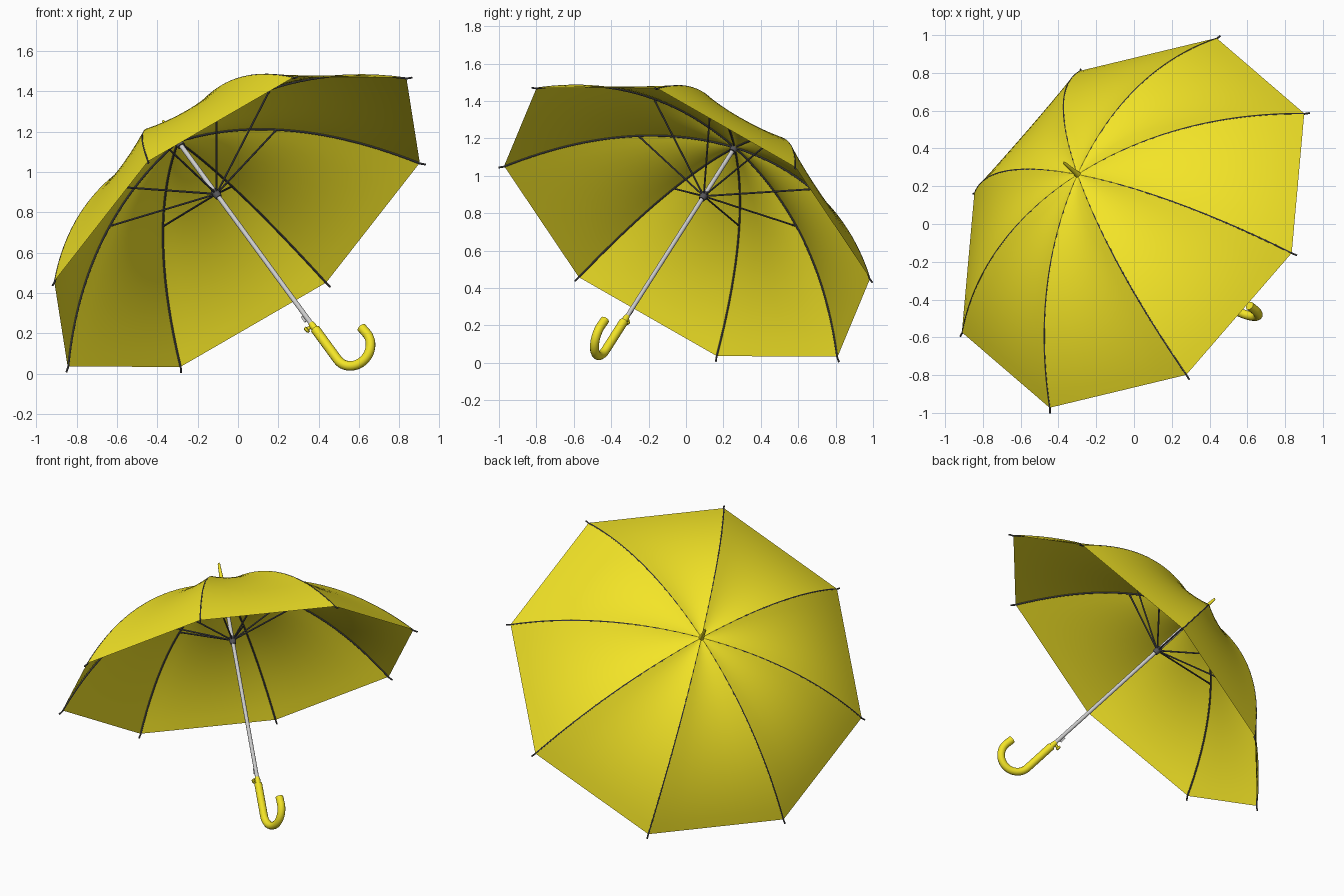
import bpy, bmesh, math
from mathutils import Vector, Matrix

if "Cube" in bpy.data.objects:
    bpy.data.objects.remove(bpy.data.objects["Cube"])

# Tilted frame: local Z is the shaft axis, origin is the centre of the canopy rim
Z = Vector((-0.525, 0.4575, 0.718)).normalized()
X = Vector((0.754, -0.143, 0.643))
X = (X - Z * X.dot(Z)).normalized()
Y = Z.cross(X)
FRAME = Matrix.Translation((-0.005, 0.006, 0.752)) @ Matrix((X, Y, Z)).transposed().to_4x4()
N, RIM = 8, 1.115


def material(name, color):
    m = bpy.data.materials.new(name)
    m.diffuse_color = color
    m.use_nodes = True
    m.node_tree.nodes["Principled BSDF"].inputs["Base Color"].default_value = m.diffuse_color
    return m


yellow = material("yellow", (0.9, 0.78, 0.02, 1))
dark = material("dark_metal", (0.09, 0.09, 0.1, 1))


def height(r):
    t = r / RIM
    return 0.56 - 0.475 * t ** 2 - 0.085 * t ** 4


def polar(r, a, z):
    return Vector((r * math.cos(a), r * math.sin(a), z))


def finish(ob, mat, angle=40):
    ob.matrix_world = FRAME
    if mat:
        ob.data.materials.append(mat)
    bpy.ops.object.select_all(action='DESELECT')
    ob.select_set(True)
    bpy.context.view_layer.objects.active = ob
    if ob.type == 'CURVE':
        bpy.ops.object.convert(target='MESH')
    bpy.ops.object.shade_smooth_by_angle(angle=math.radians(angle))


def tubes(name, paths, radius, mat, res=2):
    """One object holding a round tube along every path."""
    cu = bpy.data.curves.new(name, 'CURVE')
    cu.dimensions = '3D'
    cu.bevel_depth, cu.bevel_resolution, cu.use_fill_caps = radius, res, True
    for path in paths:
        sp = cu.splines.new('POLY')
        sp.points.add(len(path) - 1)
        for p, co in zip(sp.points, path):
            p.co = (*co, 1)
    ob = bpy.data.objects.new(name, cu)
    bpy.context.collection.objects.link(ob)
    finish(ob, mat)


def lathe(name, profile, mat, seg=20, offset=(0, 0, 0), rot=None):
    """Closed turned part from (radius, z) points."""
    bm = bmesh.new()
    rings = [[bm.verts.new(polar(r, 2 * math.pi * i / seg, z)) for i in range(seg)]
             for r, z in profile]
    for a, b in zip(rings, rings[1:]):
        for i in range(seg):
            j = (i + 1) % seg
            bm.faces.new((a[i], a[j], b[j], b[i]))
    bm.faces.new(rings[0][::-1])
    bm.faces.new(rings[-1])
    if rot:
        bm.transform(rot)
    bm.transform(Matrix.Translation(offset))
    make_object(name, bm, mat)


def make_object(name, bm, mat, angle=40):
    bmesh.ops.recalc_face_normals(bm, faces=bm.faces)
    me = bpy.data.meshes.new(name)
    bm.to_mesh(me)
    bm.free()
    ob = bpy.data.objects.new(name, me)
    bpy.context.collection.objects.link(ob)
    finish(ob, mat, angle)


angles = [2 * math.pi * k / N for k in range(N)]

# Canopy: eight taut panels, straight at the rim and slightly hollow between ribs
bm = bmesh.new()
ROWS, COLS = 24, 8
for a in angles:
    grid = []
    for i in range(ROWS + 1):
        t = max(i / ROWS, 0.006)
        r = RIM * t
        p, q = polar(r, a, height(r)), polar(r, a + 2 * math.pi / N, height(r))
        row = []
        for j in range(COLS + 1):
            u = j / COLS
            sag = 0.025 * math.sin(math.pi * min(t, 1)) * 4 * u * (1 - u)
            row.append(bm.verts.new(p.lerp(q, u) - Vector((0, 0, sag))))
        grid.append(row)
    for i in range(ROWS):
        for j in range(COLS):
            bm.faces.new((grid[i][j], grid[i + 1][j], grid[i + 1][j + 1], grid[i][j + 1]))
bmesh.ops.remove_doubles(bm, verts=bm.verts, dist=0.0005)
make_object("canopy", bm, yellow, 25)

# Ribs with short protruding tips, and stretchers to the runner
ribs = []
for a in angles:
    path = [polar(RIM * i / 20, a, height(RIM * i / 20) - 0.005) for i in range(21)]
    ribs.append(path + [polar(1.138, a, -0.02)])
tubes("ribs", ribs, 0.005, dark)
tubes("stretchers", [[polar(0.012, a, 0.2), polar(0.52, a, height(0.52) - 0.012)]
                     for a in angles], 0.005, dark)

# Shaft, runner, top crown and ferrule
lathe("shaft", [(0.012, -0.80), (0.012, 0.56)], None)
lathe("runner", [(0.016, 0.17), (0.02, 0.185), (0.02, 0.21), (0.016, 0.22)], dark)
lathe("crown", [(0.02, 0.525), (0.02, 0.55)], dark)
lathe("ferrule", [(0.018, 0.55), (0.014, 0.58), (0.011, 0.62), (0.008, 0.69), (0.005, 0.70)], yellow)

# Hooked handle
HR, S0 = 0.098, -0.95
hook = [Vector((0, 0, -0.74)), Vector((0, 0, -0.85))]
hook += [Vector((HR - HR * math.cos(t), 0, S0 - HR * math.sin(t)))
         for t in [math.pi * i / 24 for i in range(25)]]
hook.append(Vector((2 * HR - 0.004, 0, -0.90)))
tubes("handle", [hook], 0.024, yellow, 4)

# Release button and catch on the shaft above the handle
turn = Matrix.Rotation(-math.pi / 2, 4, 'Y')
lathe("release_collar", [(0.016, -0.745), (0.017, -0.715), (0.014, -0.70)], yellow)
lathe("release_button", [(0.009, 0), (0.009, 0.028), (0.016, 0.03), (0.016, 0.04), (0.011, 0.045)],
      yellow, 16, (0, 0, -0.712), turn)
bm = bmesh.new()
bmesh.ops.create_cube(bm, size=1, matrix=Matrix.Translation((-0.014, 0, -0.655))
                      @ Matrix.Diagonal((0.018, 0.007, 0.035, 1)))
make_object("catch", bm, None)
